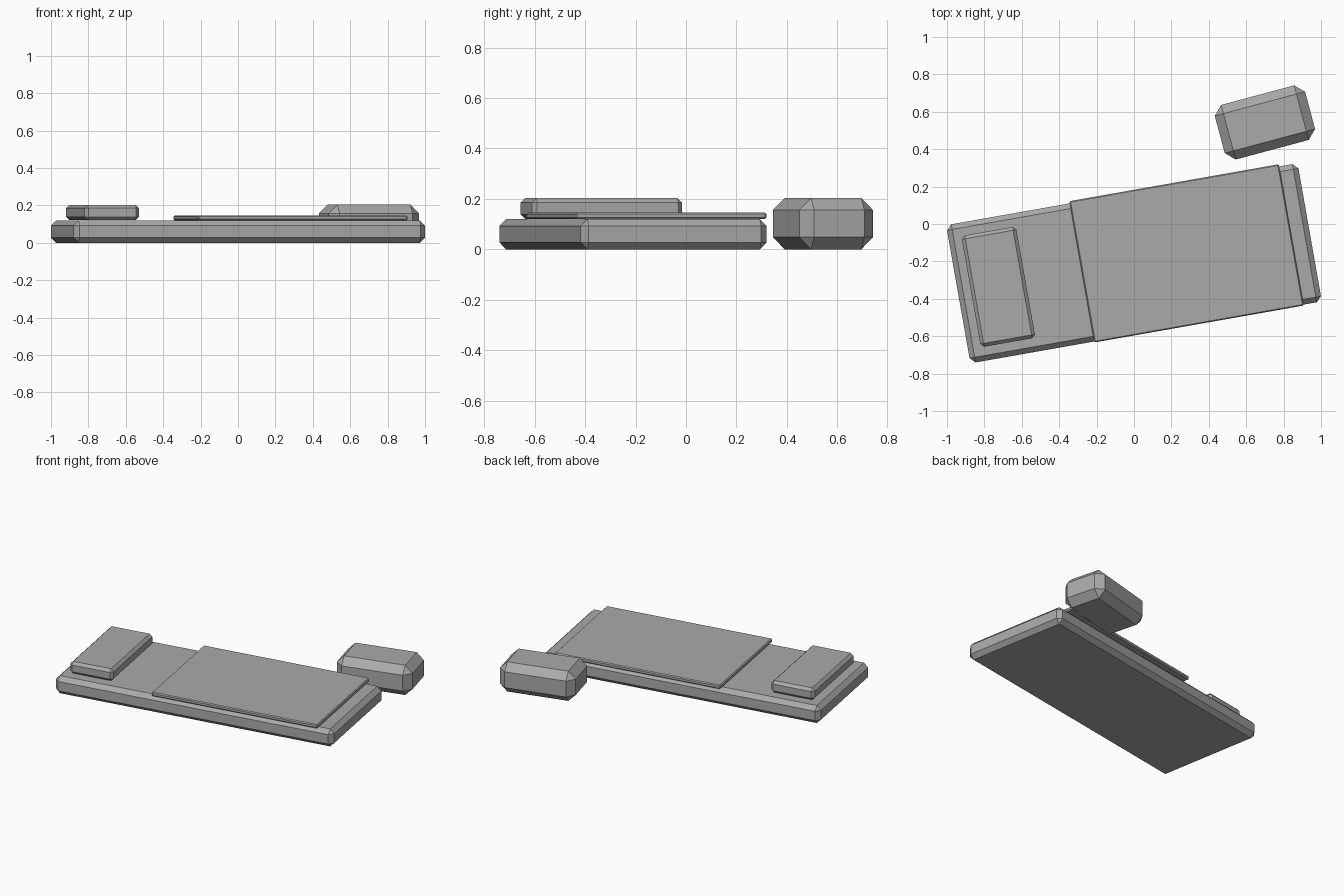
import bpy, bmesh
from math import radians
from mathutils import Matrix

if "Cube" in bpy.data.objects:
    bpy.data.objects.remove(bpy.data.objects["Cube"])

grey = bpy.data.materials.new("plain_grey")
grey.diffuse_color = (0.4, 0.4, 0.4, 1)
grey.use_nodes = True
grey.node_tree.nodes["Principled BSDF"].inputs["Base Color"].default_value = grey.diffuse_color


def bevelled_block(name, size, centre, angle, bevel):
    """Flat-shaded block with single-segment bevels, turned about z."""
    bm = bmesh.new()
    bmesh.ops.create_cube(bm, size=1, matrix=Matrix.Diagonal((*size, 1)))
    bmesh.ops.bevel(bm, geom=bm.edges[:], offset=bevel, offset_type='OFFSET',
                    segments=1, profile=0.5, affect='EDGES')
    bmesh.ops.recalc_face_normals(bm, faces=bm.faces[:])
    mesh = bpy.data.meshes.new(name)
    bm.to_mesh(mesh)
    bm.free()
    mesh.materials.append(grey)
    obj = bpy.data.objects.new(name, mesh)
    obj.location = centre
    obj.rotation_euler.z = radians(angle)
    bpy.context.collection.objects.link(obj)
    return obj


# Bedding, all turned the same way
bevelled_block("mattress", (1.908, 0.75, 0.12), (0, -0.21, 0.06), 10, 0.028)
bevelled_block("blanket", (1.137, 0.767, 0.026), (0.281, -0.157, 0.133), 10, 0.006)
bevelled_block("pillow", (0.296, 0.604, 0.082), (-0.725, -0.336, 0.162), 10, 0.018)

# Loose bundle beside the head of the blanket
bevelled_block("bundle", (0.5, 0.302, 0.204), (0.70, 0.543, 0.102), 15, 0.048)
